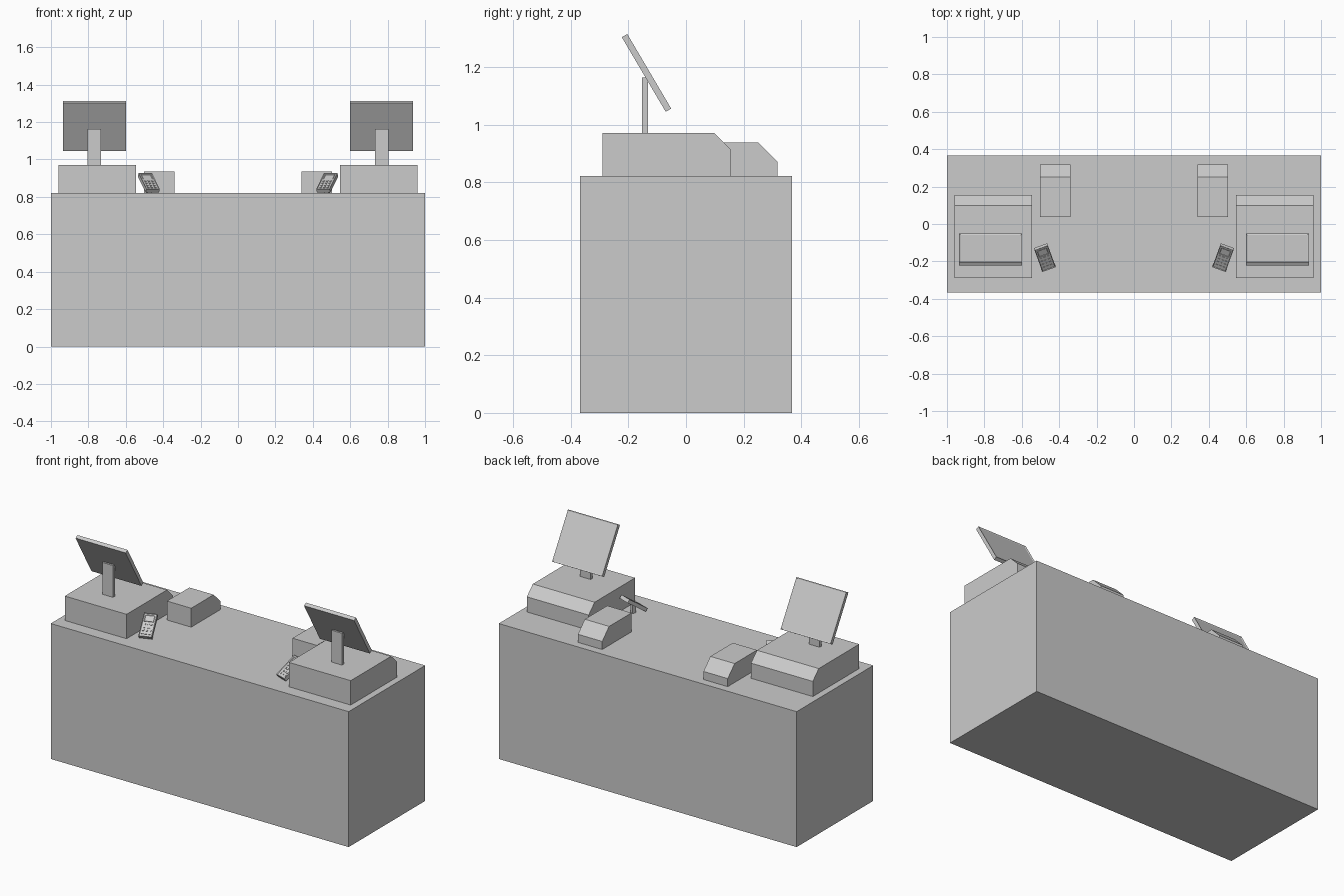
import bpy, bmesh
from math import radians
from mathutils import Matrix, Vector

if "Cube" in bpy.data.objects:
    bpy.data.objects.remove(bpy.data.objects["Cube"])

TOP = 0.822  # counter top height


def finish(name, bm, mirror=True):
    bmesh.ops.recalc_face_normals(bm, faces=bm.faces)
    mesh = bpy.data.meshes.new(name)
    bm.to_mesh(mesh)
    bm.free()
    ob = bpy.data.objects.new(name, mesh)
    bpy.context.collection.objects.link(ob)
    if mirror:
        mod = ob.modifiers.new("mirror", 'MIRROR')
        mod.use_mirror_merge = False
    return ob


def add_box(bm, centre, size, matrix=Matrix()):
    m = matrix @ Matrix.Translation(centre) @ Matrix.Diagonal((*size, 1))
    return bmesh.ops.create_cube(bm, size=1, matrix=m)["verts"]


def box(name, lo, hi, mirror=True):
    bm = bmesh.new()
    lo, hi = Vector(lo), Vector(hi)
    add_box(bm, (lo + hi) / 2, hi - lo)
    return finish(name, bm, mirror)


def side_profile(name, x0, x1, points):
    # extrude a y-z outline along x
    bm = bmesh.new()
    face = bm.faces.new([bm.verts.new((x0, y, z)) for y, z in points])
    ext = bmesh.ops.extrude_face_region(bm, geom=[face])["geom"]
    verts = [g for g in ext if isinstance(g, bmesh.types.BMVert)]
    bmesh.ops.translate(bm, verts=verts, vec=(x1 - x0, 0, 0))
    return finish(name, bm)


def recess(bm, direction, border, depth):
    # sink the face pointing along direction, leaving a rim
    bm.normal_update()
    face = max(bm.faces, key=lambda f: f.normal.dot(direction))
    bmesh.ops.inset_region(bm, faces=[face], thickness=border)
    bmesh.ops.translate(bm, verts=face.verts, vec=-depth * direction)


# counter
box("counter", (-1, -0.367, 0), (1, 0.367, TOP), mirror=False)

# register bases and small printers with chamfered rear edge
side_profile("register_base", -0.96, -0.545,
             [(-0.29, TOP), (0.155, TOP), (0.155, 0.914), (0.098, 0.97), (-0.29, 0.97)])
side_profile("receipt_printer", -0.503, -0.34,
             [(0.037, TOP), (0.318, TOP), (0.318, 0.871), (0.252, 0.937), (0.037, 0.937)])

# monitor post and tilted screen
box("monitor_post", (-0.805, -0.152, 0.965), (-0.733, -0.132, 1.163))
tilt = Matrix.Translation((-0.767, -0.137, 1.179)) @ Matrix.Rotation(radians(30.5), 4, 'X')
bm = bmesh.new()
add_box(bm, (0, 0, 0), (0.336, 0.022, 0.3), tilt)
recess(bm, (tilt.to_3x3() @ Vector((0, 1, 0))).normalized(), 0.01, 0.004)
finish("monitor_screen", bm)

# card terminal: rimmed body, display and keys on a short post
W, L, T = 0.076, 0.15, 0.022
pose = (Matrix.Translation((-0.477, -0.18, 0.876))
        @ Matrix.Rotation(radians(20), 4, 'Z') @ Matrix.Rotation(radians(35), 4, 'X'))
bm = bmesh.new()
add_box(bm, (0, 0, 0), (W, L, T), pose)
recess(bm, (pose.to_3x3() @ Vector((0, 0, 1))).normalized(), 0.005, 0.004)
finish("card_terminal", bm)

bm = bmesh.new()
add_box(bm, (0, 0.042, 0.008), (0.054, 0.04, 0.004), pose)
recess(bm, (pose.to_3x3() @ Vector((0, 0, 1))).normalized(), 0.003, 0.002)
finish("terminal_display", bm)

bm = bmesh.new()
for row in range(4):
    for col in range(3):
        add_box(bm, ((col - 1) * 0.02, 0.006 - row * 0.02, 0.008),
                (0.012, 0.01, 0.004), pose)
finish("terminal_keys", bm)

bm = bmesh.new()
add_box(bm, (0, 0, 0), (0.022, 0.022, 0.05),
        Matrix.Translation((-0.477, -0.175, TOP + 0.024)) @ Matrix.Rotation(radians(20), 4, 'Z'))
finish("terminal_post", bm)
